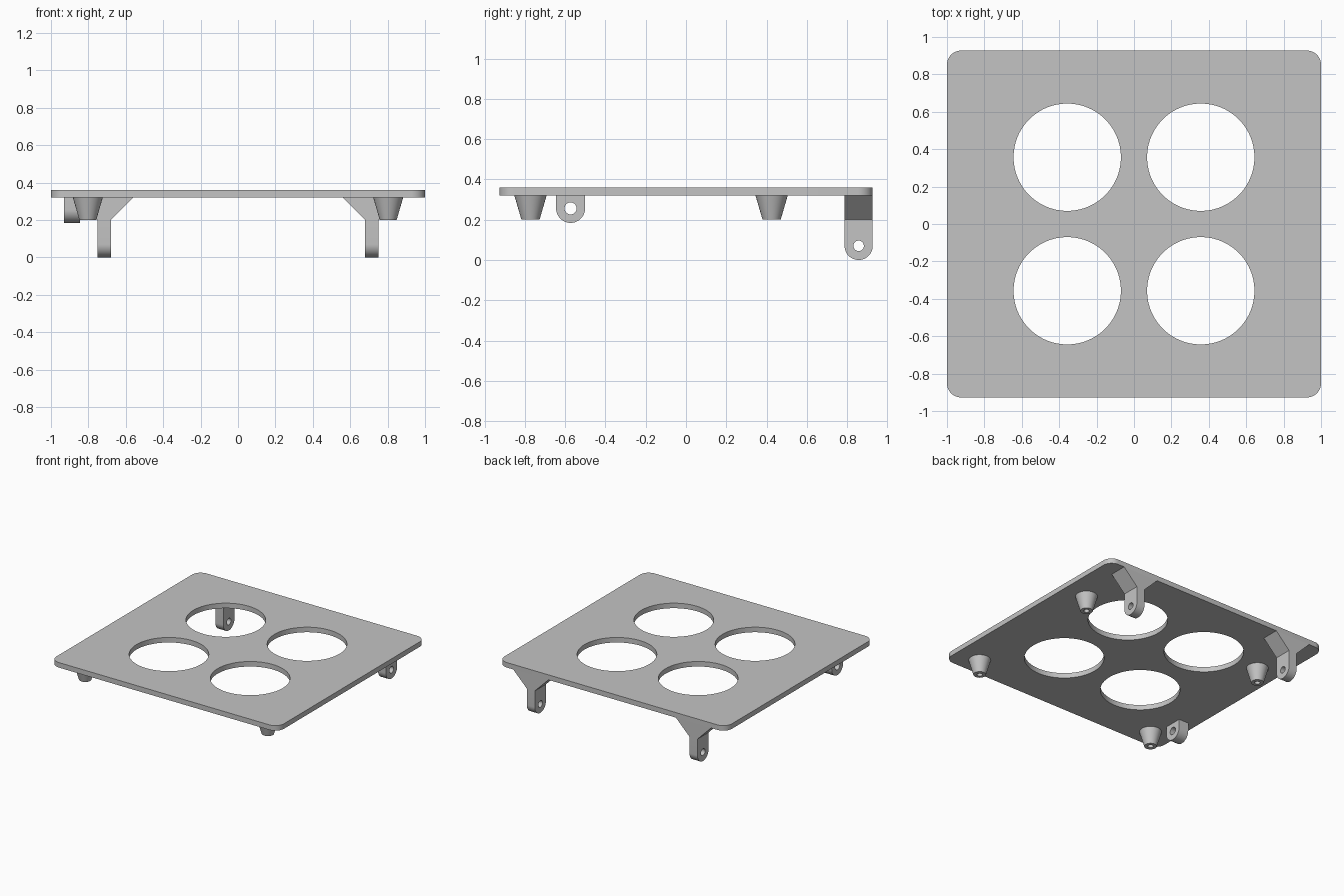
import bpy
import bmesh
from math import pi, sin, cos
from mathutils import Matrix, Vector

default = bpy.data.objects.get("Cube")
if default:
    bpy.data.objects.remove(default, do_unlink=True)

grey = bpy.data.materials.new("light_grey")
grey.use_nodes = True
grey.diffuse_color = (0.55, 0.55, 0.55, 1)
grey.node_tree.nodes["Principled BSDF"].inputs["Base Color"].default_value = grey.diffuse_color

# Local axes for outlines drawn flat, facing sideways and facing front
FLAT = Matrix.Identity(4)
SIDE = Matrix(((0, 0, 1, 0), (1, 0, 0, 0), (0, 1, 0, 0), (0, 0, 0, 1)))
FRONT = Matrix(((1, 0, 0, 0), (0, 0, -1, 0), (0, 1, 0, 0), (0, 0, 0, 1)))


def finish(name, bm, smooth=True):
    bmesh.ops.remove_doubles(bm, verts=bm.verts, dist=1e-5)
    bmesh.ops.recalc_face_normals(bm, faces=bm.faces)
    mesh = bpy.data.meshes.new(name)
    bm.to_mesh(mesh)
    bm.free()
    mesh.materials.append(grey)
    obj = bpy.data.objects.new(name, mesh)
    bpy.context.collection.objects.link(obj)
    if smooth:
        bpy.ops.object.select_all(action='DESELECT')
        obj.select_set(True)
        bpy.context.view_layer.objects.active = obj
        bpy.ops.object.shade_smooth_by_angle(angle=pi / 6)
    return obj


def arc(x, y, r, start, end, steps):
    angles = [start + (end - start) * i / steps for i in range(steps + 1)]
    return [(x + r * cos(a), y + r * sin(a)) for a in angles]


def circle(x, y, r, steps):
    return arc(x, y, r, 0, 2 * pi, steps)[:-1]


def extrude(name, loops, thickness, axes, location):
    """Fill an outline, leaving inner loops open, and give it thickness."""
    curve = bpy.data.curves.new(name + "_outline", 'CURVE')
    curve.dimensions = '2D'
    curve.fill_mode = 'BOTH'
    curve.extrude = thickness / 2
    for loop in loops:
        spline = curve.splines.new('POLY')
        spline.points.add(len(loop) - 1)
        for point, (x, y) in zip(spline.points, loop):
            point.co = (x, y, 0, 1)
        spline.use_cyclic_u = True
    temp = bpy.data.objects.new(name + "_outline", curve)
    bpy.context.collection.objects.link(temp)
    graph = bpy.context.evaluated_depsgraph_get()
    filled = bpy.data.meshes.new_from_object(temp.evaluated_get(graph))
    bm = bmesh.new()
    bm.from_mesh(filled)
    bm.transform(Matrix.Translation(Vector(location)) @ axes)
    bpy.data.objects.remove(temp, do_unlink=True)
    bpy.data.curves.remove(curve)
    bpy.data.meshes.remove(filled)
    return finish(name, bm)


def lug(name, x, y, radius, thickness, bottom, top, hole):
    """Upright tab with a rounded lower end and a pin hole."""
    centre = bottom + radius
    outline = arc(0, centre, radius, pi, 2 * pi, 24) + [(radius, top), (-radius, top)]
    extrude(name, [outline, circle(0, centre, hole, 32)], thickness, SIDE, (x, y, 0))


def foot(name, x, y):
    """Tapered round foot with a screw recess in its lower end."""
    profile = [(0.08, 0.32), (0.045, 0.2), (0.02, 0.2), (0.02, 0.3), (0, 0.3)]
    bm = bmesh.new()
    verts = [bm.verts.new((r, 0, z)) for r, z in profile]
    edges = [bm.edges.new(pair) for pair in zip(verts, verts[1:])]
    bmesh.ops.spin(bm, geom=verts + edges, cent=(0, 0, 0), axis=(0, 0, 1),
                   angle=2 * pi, steps=48)
    bm.transform(Matrix.Translation((x, y, 0)))
    finish(name, bm)


# Plate with rounded corners and four round openings
half_x, half_y, corner = 1.0, 0.927, 0.075
border = []
for i, (sx, sy) in enumerate([(1, 1), (-1, 1), (-1, -1), (1, -1)]):
    border += arc(sx * (half_x - corner), sy * (half_y - corner), corner,
                  i * pi / 2, (i + 1) * pi / 2, 12)
openings = [circle(sx * 0.357, sy * 0.357, 0.287, 96) for sx in (1, -1) for sy in (1, -1)]
extrude("plate", [border] + openings, 0.04, FLAT, (0, 0, 0.34))

# Feet and rear hinge legs, mirrored left and right
for side, sx in (("left", 1), ("right", -1)):
    foot("front_foot_" + side, sx * 0.803, -0.772)
    foot("rear_foot_" + side, sx * 0.803, 0.425)
    lug("hinge_leg_" + side, sx * 0.715, 0.857, 0.07, 0.07, 0, 0.2, 0.026)
    gusset = [(-0.035, 0.2), (0.035, 0.2), (0.155, 0.32), (-0.155, 0.32)]
    extrude("leg_gusset_" + side, [gusset], 0.14, FRONT, (sx * 0.715, 0.857, 0))

# Single latch tab near the front
lug("latch_tab", -0.888, -0.573, 0.072, 0.085, 0.184, 0.32, 0.03)
